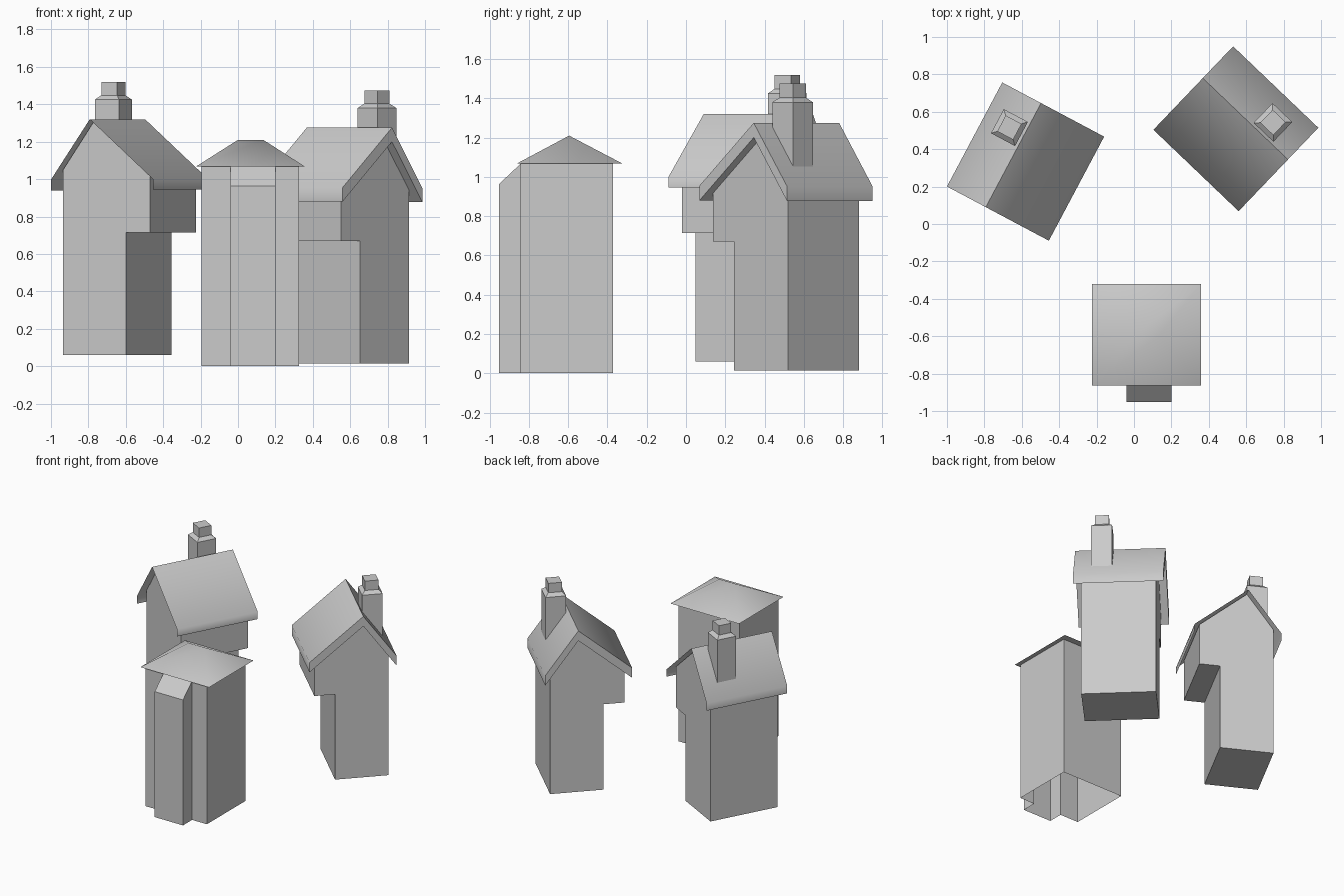
import bpy, bmesh
from math import radians
from mathutils import Matrix

if "Cube" in bpy.data.objects:
    bpy.data.objects.remove(bpy.data.objects["Cube"])


def make(name, verts, faces, mat=None, smooth=False, fix=True):
    me = bpy.data.meshes.new(name)
    me.from_pydata(verts, [], faces)
    bm = bmesh.new()
    bm.from_mesh(me)
    if fix:
        bmesh.ops.recalc_face_normals(bm, faces=bm.faces)
    bm.to_mesh(me)
    bm.free()
    ob = bpy.data.objects.new(name, me)
    bpy.context.collection.objects.link(ob)
    if mat:
        ob.matrix_world = mat
    if smooth:
        bpy.ops.object.select_all(action='DESELECT')
        ob.select_set(True)
        bpy.context.view_layer.objects.active = ob
        bpy.ops.object.shade_smooth_by_angle(angle=radians(60))
    return ob


def extrude_profile(name, profile, y0, y1, mat, closed=True, smooth=False):
    """Sweep an (x, z) profile along y; open profiles become a thin sheet."""
    n = len(profile)
    verts = [(x, y, z) for y in (y0, y1) for x, z in profile]
    faces = [(i, (i + 1) % n, (i + 1) % n + n, i + n) for i in range(n if closed else n - 1)]
    if closed:
        faces += [tuple(range(n)), tuple(range(n, 2 * n))]
    else:
        faces = [f[::-1] for f in faces]
    return make(name, verts, faces, mat, smooth, fix=closed)


def chimney(name, cx, cy, mat):
    """Square stack with a sloped shoulder and a narrower pot."""
    rings = [(0.073, 0.98), (0.073, 1.425), (0.048, 1.448), (0.048, 1.52)]
    verts = [(cx + sx * r, cy + sy * r, z) for r, z in rings
             for sx, sy in ((-1, -1), (1, -1), (1, 1), (-1, 1))]
    faces = [(4 * k + i, 4 * k + (i + 1) % 4, 4 * k + 4 + (i + 1) % 4, 4 * k + 4 + i)
             for k in range(3) for i in range(4)]
    faces += [(3, 2, 1, 0), (12, 13, 14, 15)]
    make(name, verts, faces, mat)


BODY = [(0, .06), (.38, .06), (.38, .715), (.527, .715), (.527, 1.03), (.19, 1.313), (0, 1.05)]
ROOF = [(-.045, .997), (.19, 1.32), (.572, 1.0)]


def house(side, x, y, dz, angle, thick_roof):
    mat = Matrix.Translation((x, y, dz)) @ Matrix.Rotation(radians(angle), 4, 'Z')
    # walls with overhanging upper storey
    extrude_profile(side + "_house_walls", BODY, 0, .522, mat)
    # lopsided gable roof: solid slab, or thin sheet with drip edges
    if thick_roof:
        prof = ROOF + [(u, z - .075) for u, z in reversed(ROOF)]
    else:
        prof = [(-.045, .94)] + ROOF + [(.572, .945)]
    extrude_profile(side + "_house_roof", prof, -.054, .576, mat, thick_roof, True)
    chimney(side + "_house_chimney", .102, .381, mat)


house("left", -.935, .227, 0, -28, False)
house("right", .538, .880, -.045, -133.7, True)

# tower walls with front bay, open underneath
plan = [(-.195, -.842, 1.067), (-.04, -.842, 1.067), (-.04, -.953, .963), (.2, -.953, .963),
        (.2, -.842, 1.067), (.325, -.842, 1.067), (.325, -.372, 1.067), (-.195, -.372, 1.067)]
n = len(plan)
verts = [(x, y, 0) for x, y, z in plan] + plan
faces = [(i, (i + 1) % n, (i + 1) % n + n, i + n) for i in range(n)]
faces.append((n + 1, n + 2, n + 3, n + 4))
make("tower_walls", verts, faces, fix=False)

# tower hipped roof
verts = [(-.225, -.863, 1.067), (.358, -.863, 1.067), (.358, -.322, 1.067), (-.225, -.322, 1.067),
         (0, -.595, 1.21), (.135, -.595, 1.21)]
faces = [(0, 1, 5, 4), (1, 2, 5), (2, 3, 4, 5), (3, 0, 4), (3, 2, 1, 0)]
make("tower_roof", verts, faces, smooth=True)
